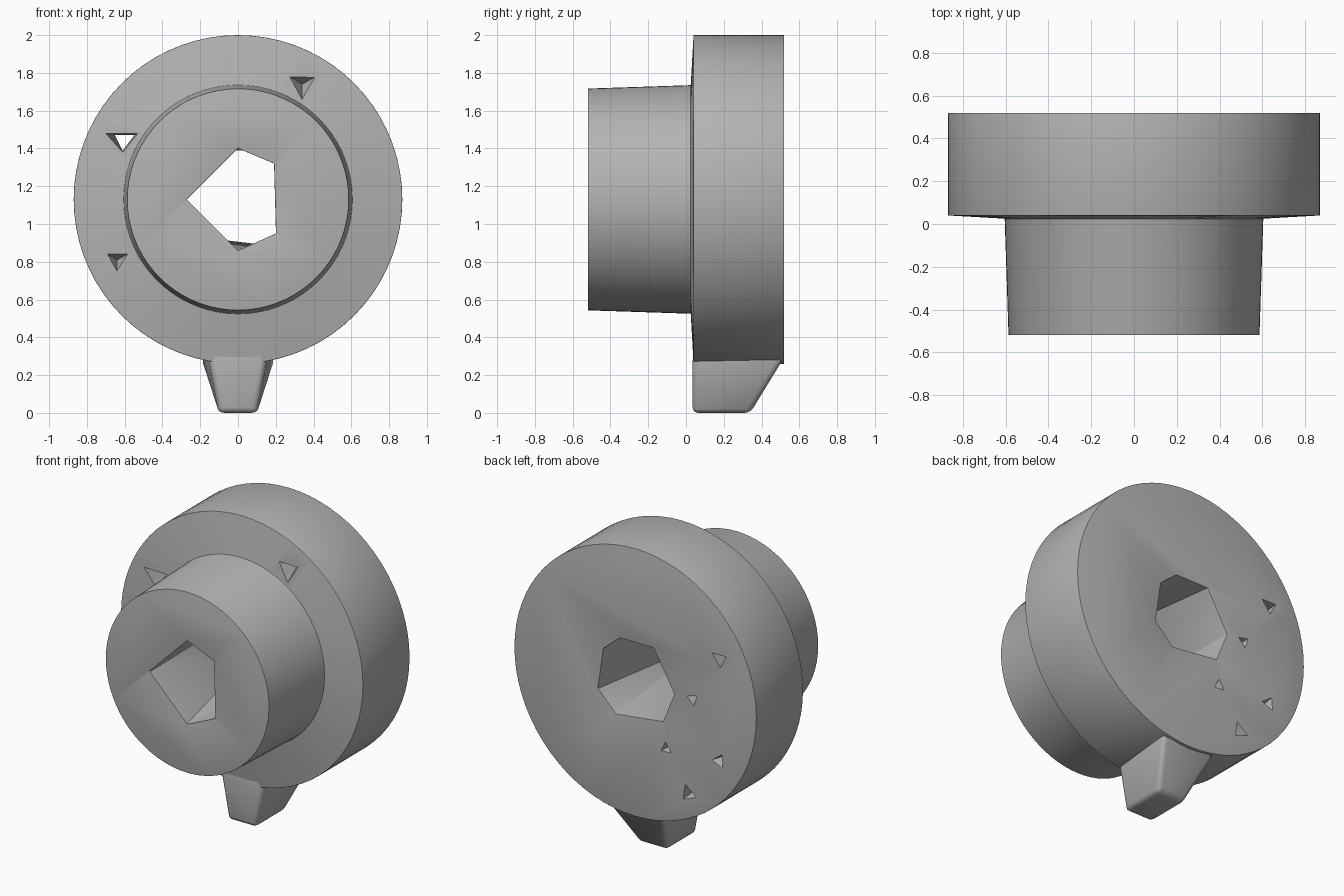
import bpy, bmesh, math
from mathutils import Vector

old = bpy.data.objects.get("Cube")
if old:
    bpy.data.objects.remove(old, do_unlink=True)

AXIS_Z = 1.13
grey = bpy.data.materials.new("plain grey")
grey.use_nodes = True
colour = (0.45, 0.45, 0.45, 1)
grey.diffuse_color = colour
grey.node_tree.nodes["Principled BSDF"].inputs["Base Color"].default_value = colour


def finish(name, bm):
    bmesh.ops.recalc_face_normals(bm, faces=bm.faces)
    mesh = bpy.data.meshes.new(name)
    bm.to_mesh(mesh)
    bm.free()
    mesh.materials.append(grey)
    obj = bpy.data.objects.new(name, mesh)
    bpy.context.collection.objects.link(obj)
    return obj


def lathe(name, profile, steps):
    """Revolve (radius, y) points about the knob's y axis."""
    bm = bmesh.new()
    rings = []
    for r, y in profile:
        rings.append([bm.verts.new((r * math.sin(math.tau * i / steps), y,
                                    AXIS_Z + r * math.cos(math.tau * i / steps)))
                      for i in range(steps)])
    for a, b in zip(rings, rings[1:]):
        for i in range(steps):
            j = (i + 1) % steps
            bm.faces.new((a[i], a[j], b[j], b[i]))
    bm.faces.new(rings[0])
    bm.faces.new(rings[-1])
    return finish(name, bm)


def hull(name, points):
    bm = bmesh.new()
    verts = [bm.verts.new(p) for p in points]
    result = bmesh.ops.convex_hull(bm, input=verts)
    loose = {v for v in result["geom_interior"] + result["geom_unused"]
             if isinstance(v, bmesh.types.BMVert)}
    bmesh.ops.delete(bm, geom=list(loose), context="VERTS")
    bmesh.ops.recalc_face_normals(bm, faces=bm.faces)
    bmesh.ops.dissolve_limit(bm, angle_limit=0.01, verts=bm.verts, edges=bm.edges)
    return finish(name, bm)


def activate(obj):
    bpy.ops.object.select_all(action="DESELECT")
    obj.select_set(True)
    bpy.context.view_layer.objects.active = obj


def cut(obj, cutter):
    mod = obj.modifiers.new("cut", "BOOLEAN")
    mod.operation = "DIFFERENCE"
    mod.solver = "EXACT"
    mod.object = cutter
    activate(obj)
    bpy.ops.object.modifier_apply(modifier=mod.name)
    bpy.data.objects.remove(cutter, do_unlink=True)


def soften(obj, width):
    mod = obj.modifiers.new("rounding", "BEVEL")
    mod.width = width
    mod.segments = 3
    mod.limit_method = "ANGLE"
    mod.angle_limit = math.radians(50)
    activate(obj)
    bpy.ops.object.modifier_apply(modifier=mod.name)


def shade(obj):
    activate(obj)
    bpy.ops.object.shade_smooth_by_angle(angle=math.radians(32))


# Tapered hub and broad flange in one turned body
knob = lathe("knob_body", [(0.587, -0.52), (0.605, 0.025), (0.87, 0.04), (0.87, 0.52)], 72)

# Through bore: five-sided mouth at the front, seven-sided at the back
front_mouth = [(0, .27), (.19, .19), (.2, -.18), (0, -.27), (-.27, 0)]
back_mouth = [(.11, .26), (-.13, .26), (-.28, 0), (-.2, -.2),
              (.14, -.24), (.27, -.11), (.23, .16)]
cut(knob, hull("bore_cutter",
               [(x, -0.53, AXIS_Z + z) for x, z in front_mouth]
               + [(x, 0.53, AXIS_Z + z) for x, z in back_mouth]))
soften(knob, 0.03)

# Small triangular pockets in both flange faces: x, z, size, turn
front_pockets = [(-.64, .81, .08, .5), (.34, 1.74, .1, 2.6)]
back_pockets = [(-.41, 1.13, .05, .3), (-.22, .76, .05, 1.5),
                (-.6, .78, .06, 2), (-.38, .51, .07, 1.2)]
for pockets, y, depth in ((front_pockets, 0.0, 0.13), (back_pockets, 0.54, -0.13)):
    for x, z, size, turn in pockets:
        rim = [(x + size * math.cos(turn + math.tau * i / 3), y,
                z + size * math.sin(turn + math.tau * i / 3)) for i in range(3)]
        cut(knob, hull("pocket_cutter", rim + [(x, y + depth, z)]))

# One narrow slot passes right through the flange
cut(knob, hull("slot_cutter", [(-.7, .02, 1.48), (-.53, .02, 1.48), (-.61, .02, 1.38),
                               (-.65, .54, 1.47), (-.55, .54, 1.47), (-.61, .54, 1.39)]))
shade(knob)

# Pointer below the flange, narrowing downward with a sloped back
corners = []
for side in (-1, 1):
    corners += [(side * .1, .035, 0), (side * .1, .34, 0),
                (side * .15, .035, .27), (side * .19, .505, .27),
                (side * .15, .05, .4), (side * .19, .5, .4)]
pointer = hull("pointer", corners)
soften(pointer, 0.03)
shade(pointer)
